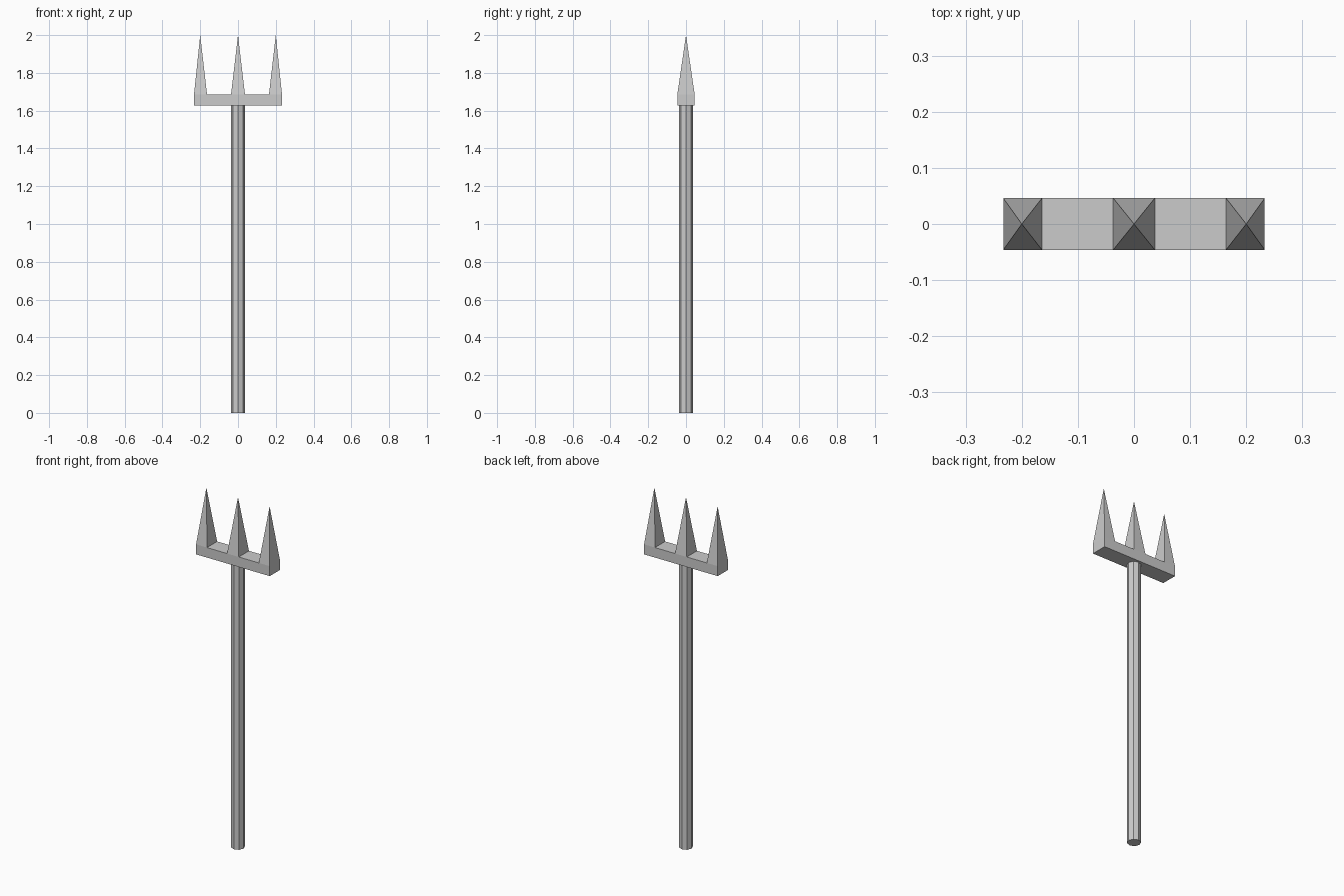
import bpy, bmesh
from mathutils import Vector

if "Cube" in bpy.data.objects:
    bpy.data.objects.remove(bpy.data.objects["Cube"])

BAR_BOTTOM, BAR_TOP, TIP = 1.628, 1.685, 2.0
HALF_DEPTH = 0.046


def finish(bm, name):
    bmesh.ops.recalc_face_normals(bm, faces=bm.faces[:])
    mesh = bpy.data.meshes.new(name)
    bm.to_mesh(mesh)
    bm.free()
    obj = bpy.data.objects.new(name, mesh)
    bpy.context.collection.objects.link(obj)
    return obj


# Eight-sided shaft
bpy.ops.mesh.primitive_cylinder_add(vertices=8, radius=0.036, depth=BAR_BOTTOM,
                                    location=(0, 0, BAR_BOTTOM / 2))
bpy.context.object.name = "shaft"

# Fork head: a crossbar divided at the prong edges
bm = bmesh.new()
xs = [-0.233, -0.164, -0.037, 0.037, 0.164, 0.233]
rows = [[bm.verts.new((x, y, BAR_BOTTOM)) for x in xs]
        for y in (-HALF_DEPTH, HALF_DEPTH)]
front, back = rows
strip = [bm.faces.new((front[i], front[i + 1], back[i + 1], back[i]))
         for i in range(len(xs) - 1)]
res = bmesh.ops.extrude_face_region(bm, geom=strip, use_keep_orig=True)
top_verts = [g for g in res["geom"] if isinstance(g, bmesh.types.BMVert)]
bmesh.ops.translate(bm, verts=top_verts, vec=(0, 0, BAR_TOP - BAR_BOTTOM))

# Raise every other top face into a pointed prong
tops = sorted((g for g in res["geom"] if isinstance(g, bmesh.types.BMFace)),
              key=lambda f: f.calc_center_median().x)
poked = bmesh.ops.poke(bm, faces=tops[::2])
for v in poked["verts"]:
    v.co = Vector((round(v.co.x, 1), 0, TIP))
finish(bm, "fork_head")
